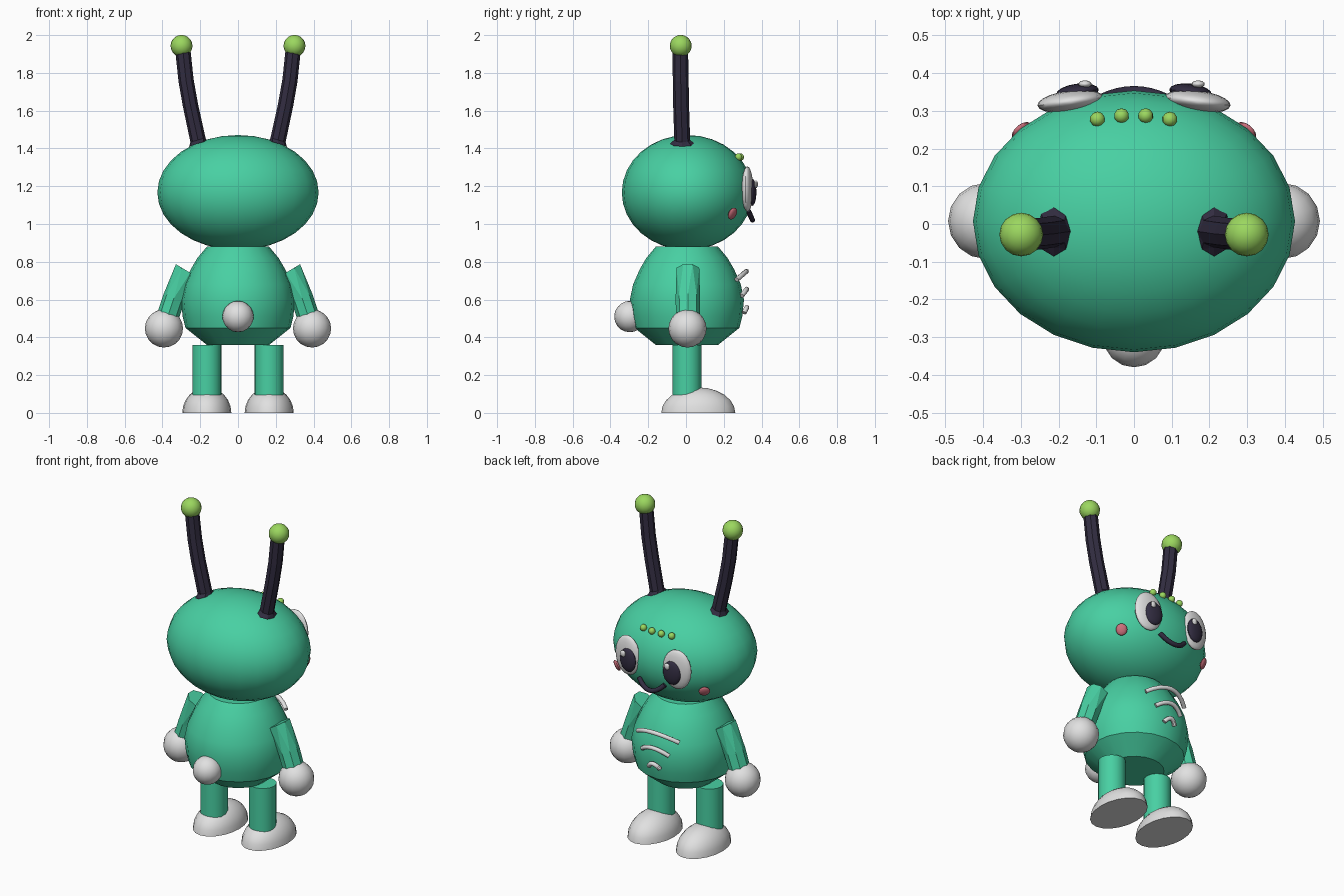
import bpy, bmesh, math
from mathutils import Vector, Matrix

cube = bpy.data.objects.get("Cube")
if cube:
    bpy.data.objects.remove(cube, do_unlink=True)


def material(name, rgb):
    m = bpy.data.materials.new(name)
    m.use_nodes = True
    m.diffuse_color = (*rgb, 1)
    m.node_tree.nodes["Principled BSDF"].inputs["Base Color"].default_value = (*rgb, 1)
    return m


GREEN = material("mint green", (0.065, 0.63, 0.365))
WHITE = material("soft white", (0.75, 0.75, 0.75))
DARK = material("dark plum", (0.032, 0.026, 0.053))
LIME = material("lime green", (0.33, 0.68, 0.115))
PINK = material("cheek pink", (0.6, 0.16, 0.2))


def finish(name, bm, mat, angle=40):
    """Turn a bmesh into an object; angle 0 keeps it flat."""
    bmesh.ops.recalc_face_normals(bm, faces=bm.faces)
    mesh = bpy.data.meshes.new(name)
    bm.to_mesh(mesh)
    bm.free()
    mesh.materials.append(mat)
    ob = bpy.data.objects.new(name, mesh)
    bpy.context.collection.objects.link(ob)
    if angle:
        bpy.ops.object.select_all(action='DESELECT')
        ob.select_set(True)
        bpy.context.view_layer.objects.active = ob
        bpy.ops.object.shade_smooth_by_angle(angle=math.radians(angle))
    return ob


def ellipsoid(name, mat, center, radii, segs=16, rings=10, rot=None, flat_bottom=False):
    bm = bmesh.new()
    bmesh.ops.create_uvsphere(bm, u_segments=segs, v_segments=rings, radius=1)
    if flat_bottom:
        geom = bm.verts[:] + bm.edges[:] + bm.faces[:]
        bmesh.ops.bisect_plane(bm, geom=geom, plane_co=(0, 0, 0), plane_no=(0, 0, -1), clear_outer=True)
        bmesh.ops.holes_fill(bm, edges=[e for e in bm.edges if e.is_boundary])
    place = Matrix.Translation(center) @ (rot or Matrix()) @ Matrix.Diagonal((*radii, 1))
    bm.transform(place)
    return finish(name, bm, mat)


def loft(name, mat, rings, sides=8, angle=0):
    """Skin elliptical rings given as (center, u axis, v axis, twist)."""
    bm = bmesh.new()
    loops = []
    for c, u, v, twist in rings:
        loop = []
        for i in range(sides):
            a = math.tau * (i + twist) / sides
            loop.append(bm.verts.new(Vector(c) + Vector(u) * math.cos(a) + Vector(v) * math.sin(a)))
        loops.append(loop)
    for lo, hi in zip(loops, loops[1:]):
        for i in range(sides):
            j = (i + 1) % sides
            bm.faces.new((lo[i], lo[j], hi[j]))
            bm.faces.new((lo[i], hi[j], hi[i]))
    bm.faces.new(loops[0])
    bm.faces.new(loops[-1])
    return finish(name, bm, mat, angle)


def arc_tube(name, mat, half, mid, end, radius, steps=8):
    """Symmetric arc across the front; mid and end are (y, z) pairs."""
    rings = []
    for k in range(steps + 1):
        t = 2 * k / steps - 1
        y, z = (m + (e - m) * t * t for m, e in zip(mid, end))
        tangent = Vector((half, 2 * t * (end[0] - mid[0]), 2 * t * (end[1] - mid[1]))).normalized()
        u = tangent.cross(Vector((0, 0, 1))).normalized()
        rings.append(((half * t, y, z), u * radius, u.cross(tangent) * radius, 0))
    return loft(name, mat, rings, 8, 50)


# Head and torso
ellipsoid("head", GREEN, (0, 0.007, 1.167), (0.427, 0.347, 0.304), 24, 16)
profile = [(0.165, 0.36), (0.278, 0.45), (0.293, 0.51), (0.302, 0.6),
           (0.285, 0.68), (0.25, 0.76), (0.215, 0.82), (0.165, 0.88)]
loft("body", GREEN, [((0, 0.005, z), (r, 0, 0), (0, r, 0), 0) for r, z in profile], 20, 32)
ellipsoid("tail", WHITE, (0, -0.297, 0.51), (0.083, 0.083, 0.083))

for side, s in (("left", 1), ("right", -1)):
    # Legs and feet
    disc = ((0.077, 0, 0), (0, 0.077, 0), 0)
    loft(side + "_leg", GREEN, [((s * 0.165, 0.005, z), *disc) for z in (0.06, 0.36)], 16, 40)
    ellipsoid(side + "_foot", WHITE, (s * 0.165, 0.065, 0), (0.13, 0.196, 0.135), 20, 12, flat_bottom=True)

    # Arms and hands
    loft(side + "_arm", GREEN, [
        ((s * 0.275, 0.01, 0.755), (s * 0.058, 0, 0.035), (0, 0.065, 0), 0.5),
        ((s * 0.34, 0.01, 0.605), (s * 0.055, 0, 0.022), (0, 0.065, 0), 0),
        ((s * 0.385, 0.01, 0.47), (s * 0.055, 0, 0.022), (0, 0.062, 0), 0)])
    ellipsoid(side + "_hand", WHITE, (s * 0.392, 0.008, 0.447), (0.101, 0.101, 0.101))

    # Antennae with a flared foot
    loft(side + "_antenna", DARK, [
        ((s * 0.213, -0.02, 1.425), (s * 0.046, 0, -0.015), (0, 0.066, 0), 0),
        ((s * 0.212, -0.02, 1.445), (s * 0.04, 0, -0.012), (0, 0.042, 0), 0),
        ((s * 0.252, -0.026, 1.63), (s * 0.04, 0, -0.007), (0, 0.042, 0), 0),
        ((s * 0.275, -0.028, 1.76), (s * 0.04, 0, -0.006), (0, 0.042, 0), 0),
        ((s * 0.292, -0.03, 1.92), (s * 0.04, 0, -0.005), (0, 0.041, 0), 0)])
    ellipsoid(side + "_antenna_tip", LIME, (s * 0.299, -0.028, 1.943), (0.058, 0.058, 0.058))

    # Eyes and cheeks
    yaw = Matrix.Rotation(-s * math.radians(7), 4, 'Z')
    ellipsoid(side + "_eye", WHITE, (s * 0.168, 0.325, 1.185), (0.089, 0.029, 0.12), 20, 12, yaw)
    ellipsoid(side + "_pupil", DARK, (s * 0.15, 0.35, 1.168), (0.057, 0.022, 0.072), 16, 10, yaw)
    ellipsoid(side + "_eye_glint", WHITE, (s * 0.15 + 0.02, 0.371, 1.21), (0.018, 0.01, 0.02), 10, 8)
    turn = Vector((s * 1.55, 1.9, -1.1)).to_track_quat('Y', 'Z').to_matrix().to_4x4()
    ellipsoid(side + "_cheek", PINK, (s * 0.297, 0.246, 1.055), (0.032, 0.013, 0.034), 12, 8, turn)

# Mouth, forehead beads and chest stripes
arc_tube("mouth", DARK, 0.088, (0.352, 1.021), (0.33, 1.07), 0.014)
for i, x in enumerate((-0.097, -0.033, 0.031, 0.095)):
    y = 0.287 if i in (1, 2) else 0.278
    ellipsoid("forehead_bead_%d" % (i + 1), LIME, (x, y, 1.354), (0.02, 0.02, 0.02), 10, 8)
arc_tube("upper_stripe", WHITE, 0.14, (0.32, 0.75), (0.268, 0.705), 0.013)
arc_tube("middle_stripe", WHITE, 0.09, (0.322, 0.655), (0.295, 0.62), 0.013)
arc_tube("lower_stripe", WHITE, 0.038, (0.322, 0.558), (0.307, 0.53), 0.013)
